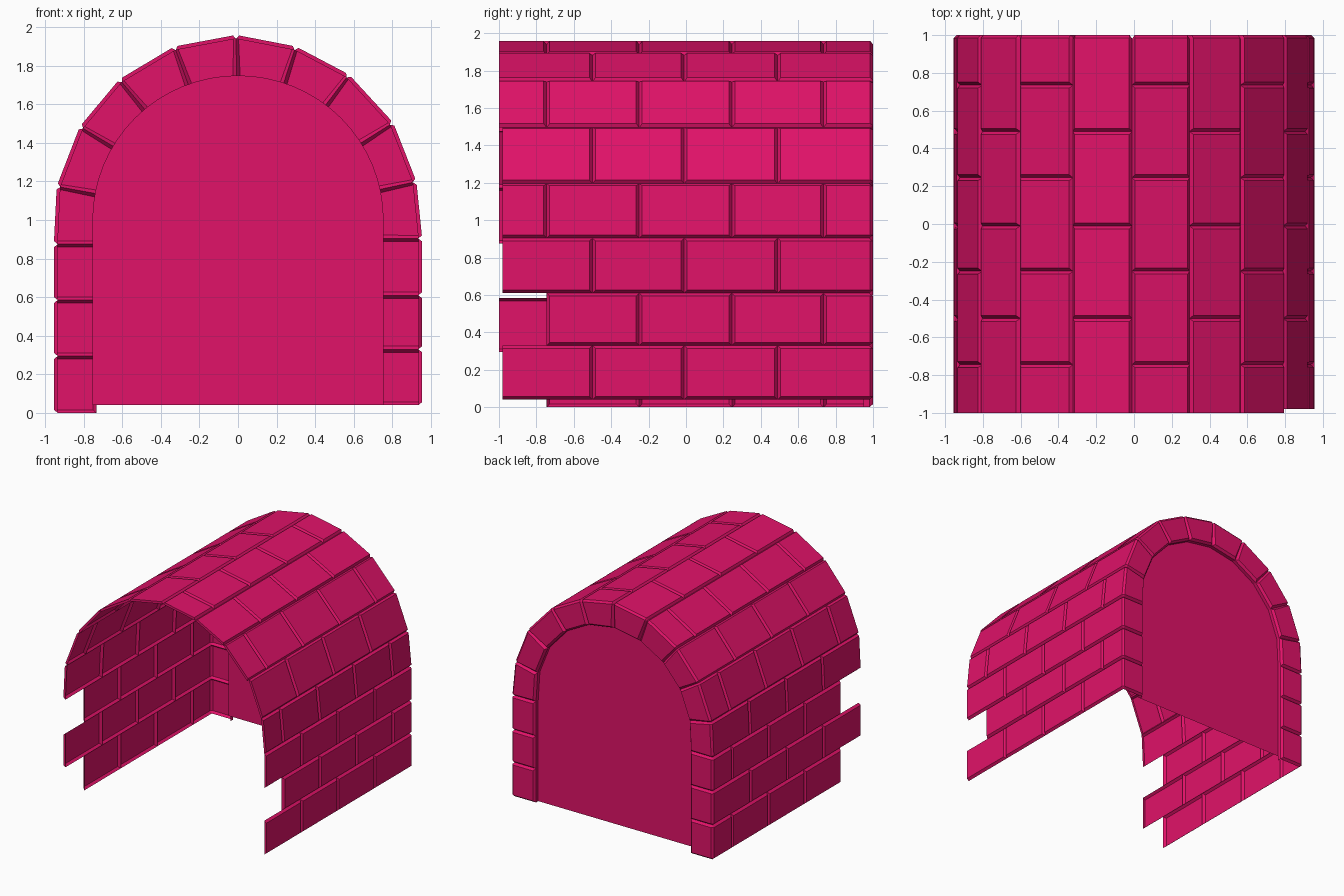
import bpy, bmesh, math
from mathutils import Vector

if "Cube" in bpy.data.objects:
    bpy.data.objects.remove(bpy.data.objects["Cube"])

BEVEL, DEPTH = 0.016, 0.02
BACK = 0.98            # groove depth level of the back ring
PANEL_Y = 0.95

# Outer arch joints, running from left foot over the crown to right foot (x, z)
J = [Vector(p) for p in [
    (-.955, 0), (-.955, .295), (-.955, .585), (-.955, .875), (-.94, 1.175),
    (-.82, 1.485), (-.615, 1.73), (-.33, 1.9), (-.01, 1.96), (.30, 1.9),
    (.575, 1.755), (.805, 1.505), (.925, 1.2), (.955, .905), (.955, .61),
    (.955, .33), (.955, .04)]]
ROWS = len(J) - 1


def seg_dir(k):
    return (J[k + 1] - J[k]).normalized()


def seg_out(k):
    d = seg_dir(k)
    return Vector((-d.y, d.x))


def groove(k):
    """Joint point sunk below the outer surface."""
    n = seg_out(max(k - 1, 0)) + seg_out(min(k, ROWS - 1))
    return J[k] - n.normalized() * DEPTH


def inner(k):
    """Joint point on the inner edge of the back ring."""
    p = J[k]
    if p.y < 1.1:
        return Vector((math.copysign(.735, p.x), p.y))
    c = Vector((0, 1))
    return c + (p - c).normalized() * .735


def v3(p, y):
    return Vector((p.x, y, p.y))


def face(bm, pts):
    bm.faces.new([bm.verts.new(p) for p in pts])


def cap(bm, base, top, sides=(0, 1, 2, 3)):
    """Flat brick face with bevelled sides falling to the groove."""
    face(bm, top)
    for i in sides:
        j = (i + 1) % 4
        face(bm, [base[i], base[j], top[j], top[i]])


mat = bpy.data.materials.new("crimson_brick")
mat.diffuse_color = (0.75, 0.006, 0.14, 1)
mat.use_nodes = True
mat.node_tree.nodes["Principled BSDF"].inputs["Base Color"].default_value = mat.diffuse_color


def finish(name, bm):
    bmesh.ops.remove_doubles(bm, verts=bm.verts, dist=0.0005)
    me = bpy.data.meshes.new(name)
    bm.to_mesh(me)
    bm.free()
    me.materials.append(mat)
    ob = bpy.data.objects.new(name, me)
    bpy.context.collection.objects.link(ob)


# Tunnel shell: staggered bricks, with toothed front ends at the feet
bm = bmesh.new()
for k in range(ROWS):
    start = -1 if k < 11 else -.98
    if k % 2:
        ys = [start, -.5, -.01, .49, BACK]
    else:
        ys = [start, -.745, -.25, .245, .735, BACK]
        if k in (0, 2, 14):
            ys = ys[1:]
    a, b = groove(k), groove(k + 1)
    d = seg_dir(k) * BEVEL
    ta, tb = J[k] + d, J[k + 1] - d
    for i in range(len(ys) - 1):
        y0, y1 = ys[i], ys[i + 1]
        last = i == len(ys) - 2
        t0 = y0 if y0 == start else y0 + BEVEL
        t1 = .985 if last else y1 - BEVEL
        base = [v3(a, y0), v3(b, y0), v3(b, y1), v3(a, y1)]
        top = [v3(ta, t0), v3(tb, t0), v3(tb, t1), v3(ta, t1)]
        cap(bm, base, top, (0, 1, 3) if last else (0, 1, 2, 3))
finish("tunnel_bricks", bm)

# Ring of arch stones on the back end
bm = bmesh.new()
for k in range(ROWS):
    a, b, ka, kb = groove(k), groove(k + 1), inner(k), inner(k + 1)
    d, n = seg_dir(k) * BEVEL, seg_out(k) * BEVEL
    ta, tb = J[k] + d, J[k + 1] - d
    top = [v3(ta - n, 1), v3(tb - n, 1), v3(kb - d + n, 1), v3(ka + d + n, 1)]
    base = [v3(a, BACK), v3(b, BACK), v3(kb, BACK), v3(ka, BACK)]
    cap(bm, base, top, (1, 2, 3))
    # chamfer joining the ring stone to the shell brick
    wa, wb = v3(ta, .985), v3(tb, .985)
    face(bm, [wa, wb, top[1], top[0]])
    face(bm, [base[0], wa, top[0]])
    face(bm, [wb, base[1], top[1]])
    # return from the stone to the panel
    face(bm, [base[3], base[2], v3(kb, PANEL_Y), v3(ka, PANEL_Y)])
finish("back_arch_ring", bm)

# Recessed arched panel closing the back
bm = bmesh.new()
N = 32
arc = [Vector((-.755 * math.cos(math.pi * i / N), PANEL_Y,
               1 + .75 * math.sin(math.pi * i / N))) for i in range(N + 1)]
face(bm, [Vector((-.755, PANEL_Y, .04))] + arc + [Vector((.755, PANEL_Y, .04))])
finish("back_panel", bm)
